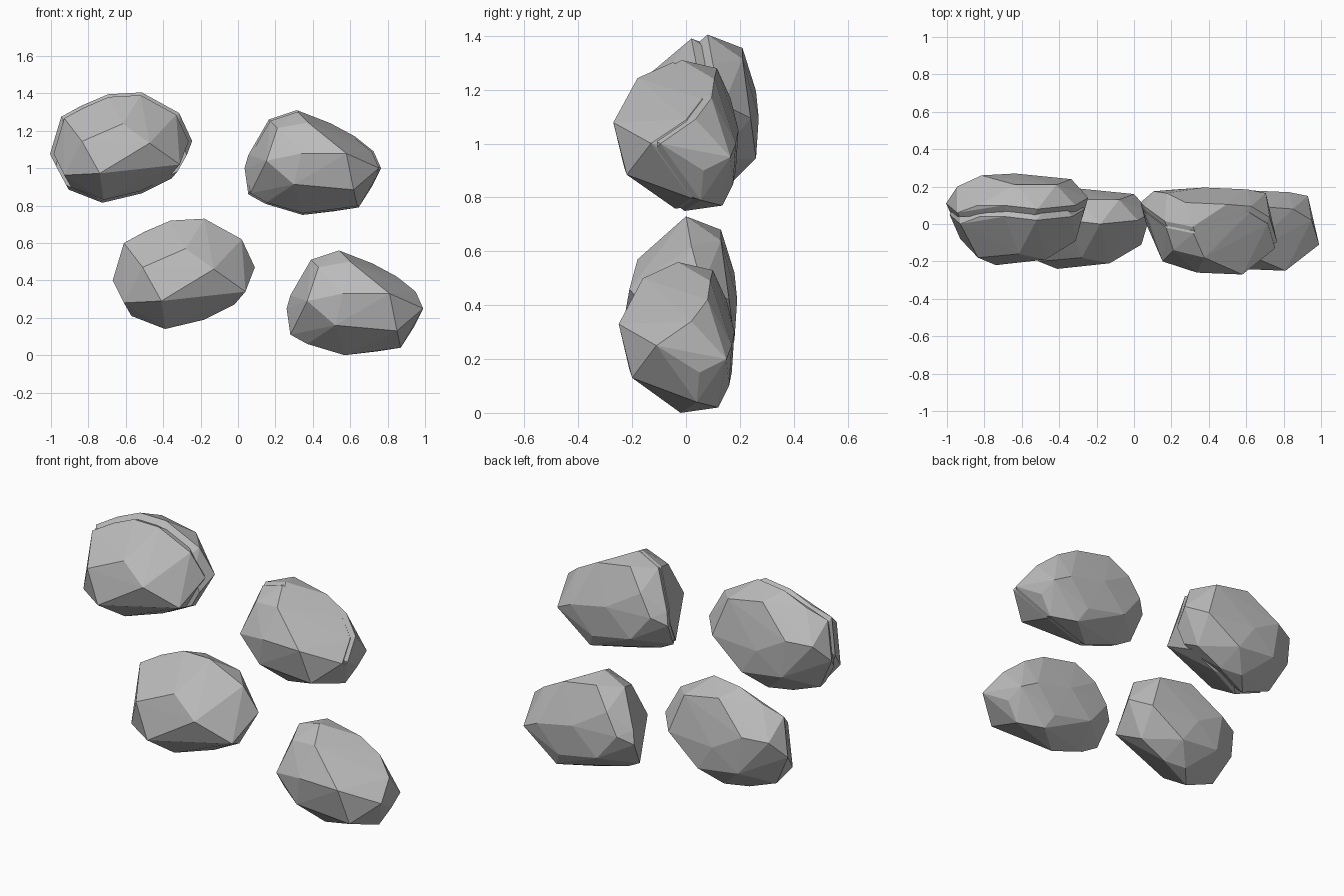
import bpy
import bmesh
from mathutils import Vector

default_cube = bpy.data.objects.get("Cube")
if default_cube:
    bpy.data.objects.remove(default_cube, do_unlink=True)

# Single stone colour
stone = bpy.data.materials.new("grey stone")
stone.use_nodes = True
stone.diffuse_color = (0.5, 0.5, 0.5, 1)
shader = stone.node_tree.nodes["Principled BSDF"]
shader.inputs["Base Color"].default_value = stone.diffuse_color
shader.inputs["Roughness"].default_value = 0.9

# Corner points of the two boulder shapes, in hundredths of a unit
ROUND_CORNERS = [
    (-61, -2, 60), (-50, 2, 66), (-36, 2, 72), (-18, 0, 73), (2, 2, 62),
    (9, 6, 47), (4, -11, 34), (-2, 4, 27), (-18, 4, 19), (-39, -2, 14),
    (-57, -1, 21), (-61, -10, 28), (-67, 3, 40), (-51, -20, 47),
    (-28, -18, 57), (-41, -24, 29), (-13, -21, 46), (-30, 13, 68),
    (-8, 13, 64), (-61, 12, 50), (-48, 18, 52), (-30, 19, 42),
    (0, 16, 42), (-20, 18, 27), (-45, 17, 30), (-30, 8, 17),
]
LONG_CORNERS = [
    (39, 0, 51), (54, -3, 56), (50, 10, 53), (72, 9, 49), (85, 8, 42),
    (95, 2, 34), (99, -11, 25), (94, 5, 15), (87, 4, 4), (74, 12, 2),
    (57, -2, 0), (37, 0, 6), (28, 2, 11), (26, 10, 25), (28, 8, 32),
    (37, -18, 29), (56, -24, 33), (81, -25, 33), (52, -21, 16),
    (85, -20, 13), (43, -12, 47), (60, -16, 50), (33, 16, 30),
    (83, 17, 25), (93, 15, 20), (60, 18, 30), (45, 17, 15),
    (70, 16, 10), (40, 15, 42),
]


def boulder(name, corners, position=(0, 0, 0), shrink=1.0, cut_y=None):
    """Faceted stone; with cut_y only the slab behind that depth is kept."""
    bm = bmesh.new()
    for corner in corners:
        bm.verts.new(Vector(corner) / 100)
    hull = bmesh.ops.convex_hull(bm, input=bm.verts[:])
    unused = {v for v in hull["geom_interior"] + hull["geom_unused"]
              if isinstance(v, bmesh.types.BMVert)}
    bmesh.ops.delete(bm, geom=list(unused), context="VERTS")

    # Slice off the front and close the slab
    if cut_y is not None:
        bmesh.ops.bisect_plane(
            bm, geom=bm.verts[:] + bm.edges[:] + bm.faces[:],
            plane_co=(0, cut_y, 0), plane_no=(0, 1, 0), clear_inner=True)
        rim = [edge for edge in bm.edges if edge.is_boundary]
        bmesh.ops.holes_fill(bm, edges=rim)

    # Shrink the outline around its middle, leaving the depth alone
    low = [min(v.co[axis] for v in bm.verts) for axis in range(3)]
    high = [max(v.co[axis] for v in bm.verts) for axis in range(3)]
    middle = (Vector(low) + Vector(high)) / 2
    for v in bm.verts:
        v.co.x = middle.x + (v.co.x - middle.x) * shrink
        v.co.z = middle.z + (v.co.z - middle.z) * shrink

    bmesh.ops.recalc_face_normals(bm, faces=bm.faces[:])
    mesh = bpy.data.meshes.new(name)
    bm.to_mesh(mesh)
    bm.free()
    mesh.materials.append(stone)
    obj = bpy.data.objects.new(name, mesh)
    obj.location = position
    bpy.context.collection.objects.link(obj)
    return obj


def cracked_boulder(name, corners, x, z, front_y, back_y, shrink, cut_y):
    """Stone with a stepped crack: a smaller body and a shifted back slab."""
    boulder(name + "_body", corners, (x, front_y, z), shrink=shrink)
    boulder(name + "_back_slab", corners, (x, back_y, z), cut_y=cut_y)


# Lower row: whole stones
boulder("lower_round_boulder", ROUND_CORNERS)
boulder("lower_long_boulder", LONG_CORNERS)

# Upper row: the same stones, cracked
cracked_boulder("upper_round_boulder", ROUND_CORNERS, -0.335, 0.675,
                front_y=0.02, back_y=0.08, shrink=0.95, cut_y=-0.04)
cracked_boulder("upper_long_boulder", LONG_CORNERS, -0.225, 0.75,
                front_y=-0.02, back_y=0.015, shrink=0.97, cut_y=-0.12)
